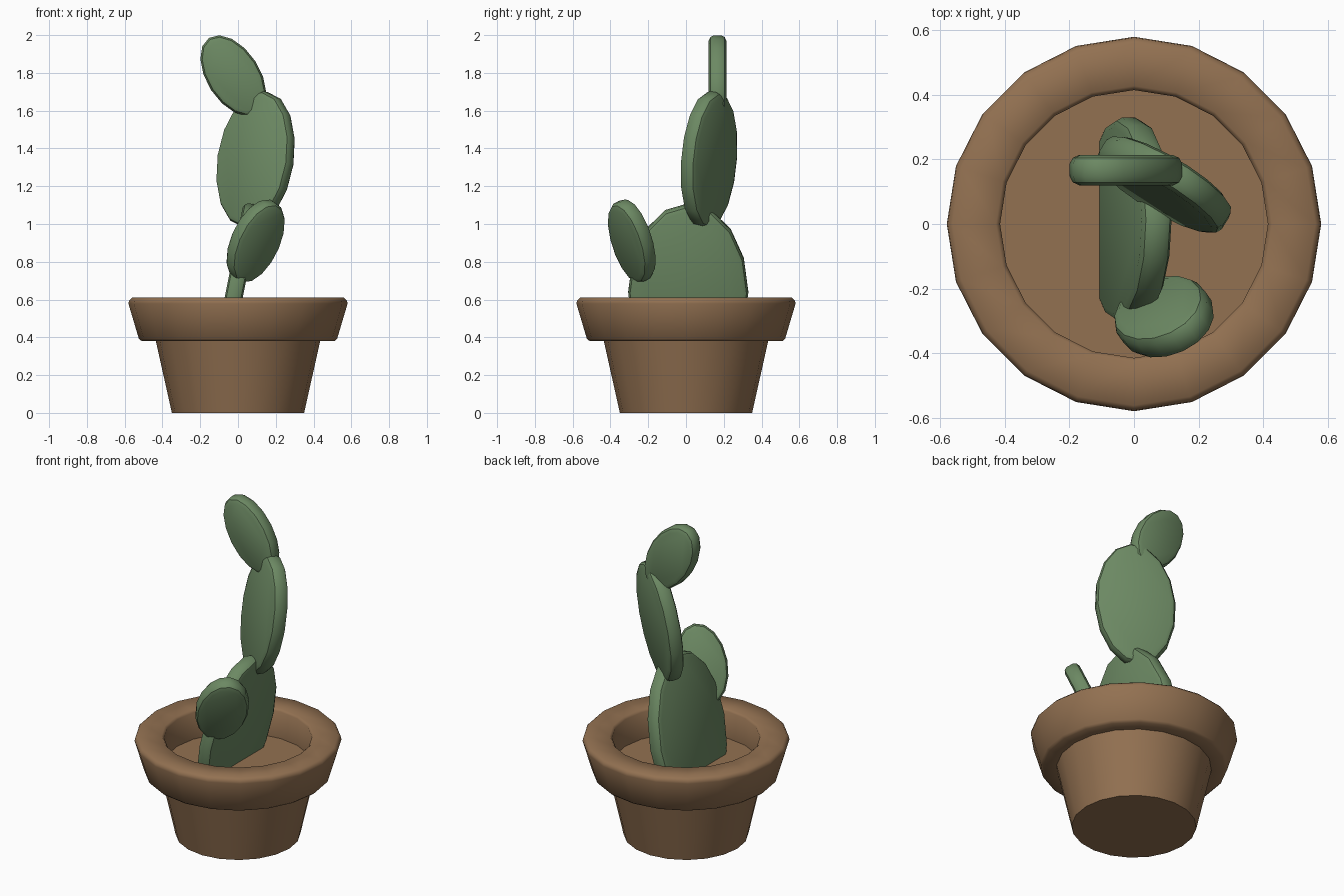
import bpy, bmesh, math
from mathutils import Vector, Matrix

old = bpy.data.objects.get("Cube")
if old:
    bpy.data.objects.remove(old, do_unlink=True)


def make_material(name, rgb):
    mat = bpy.data.materials.new(name)
    mat.use_nodes = True
    mat.diffuse_color = (*rgb, 1)
    mat.node_tree.nodes["Principled BSDF"].inputs["Base Color"].default_value = (*rgb, 1)
    return mat


terracotta = make_material("terracotta brown", (0.29, 0.165, 0.083))
green = make_material("cactus green", (0.15, 0.25, 0.125))


def add_object(name, rings, mat, smooth_deg):
    """Skin a stack of closed rings, cap both ends and shade it."""
    bm = bmesh.new()
    loops = [[bm.verts.new(p) for p in ring] for ring in rings]
    for low, high in zip(loops, loops[1:]):
        for i in range(len(low)):
            j = (i + 1) % len(low)
            bm.faces.new((low[i], low[j], high[j], high[i]))
    bm.faces.new(list(reversed(loops[0])))
    bm.faces.new(loops[-1])
    bmesh.ops.recalc_face_normals(bm, faces=bm.faces)
    mesh = bpy.data.meshes.new(name)
    bm.to_mesh(mesh)
    bm.free()
    mesh.materials.append(mat)
    obj = bpy.data.objects.new(name, mesh)
    bpy.context.collection.objects.link(obj)
    bpy.ops.object.select_all(action='DESELECT')
    bpy.context.view_layer.objects.active = obj
    obj.select_set(True)
    bpy.ops.object.shade_smooth_by_angle(angle=math.radians(smooth_deg))
    return obj


def ellipse(rx, ry, z, sides):
    steps = [2 * math.pi * i / sides for i in range(sides)]
    return [(rx * math.cos(a), ry * math.sin(a), z) for a in steps]


# Pot: tapered body, overhanging rim, hollow top with the soil level as the last cap
pot_profile = [(0.35, 0), (0.435, 0.38), (0.51, 0.38), (0.525, 0.393),
               (0.58, 0.578), (0.577, 0.595), (0.562, 0.61),
               (0.428, 0.608), (0.415, 0.595), (0.415, 0.43)]
add_object("pot", [ellipse(r, r, z, 20) for r, z in pot_profile], terracotta, 50)

# Rounded edge of a pad: (inset from outline, offset from mid-plane)
half_edge = [(0.03, 0.047), (0.01, 0.038), (0, 0.02)]
pad_edge = [(d, -t) for d, t in half_edge] + [(d, t) for d, t in reversed(half_edge)]


def add_pad(name, centre, long_axis, wide_axis, length, width):
    """Flat oval pad; length and width are half sizes along the two axes."""
    up = Vector(long_axis).normalized()
    side = Vector(wide_axis)
    side = (side - up * side.dot(up)).normalized()
    frame = Matrix((side, up, side.cross(up))).transposed()
    rings = [[frame @ Vector(p) + Vector(centre)
              for p in ellipse(width - d, length - d, t, 16)] for d, t in pad_edge]
    add_object(name, rings, green, 35)


add_pad("base_pad", (-0.017, 0.012, 0.64), (0.2, 0, 1), (0, 1, 0), 0.475, 0.318)
add_pad("tall_pad", (0.093, 0.122, 1.34), (0.055, 0.02, 0.36), (0.19, -0.12, 0), 0.365, 0.226)
add_pad("top_pad", (-0.025, 0.167, 1.785), (-0.54, 0, 0.84), (0.84, 0, 0.54), 0.238, 0.14)
add_pad("front_pad", (0.093, -0.287, 0.91), (0.38, -0.22, 0.9), (0.766, 0.62, -0.15), 0.235, 0.146)
